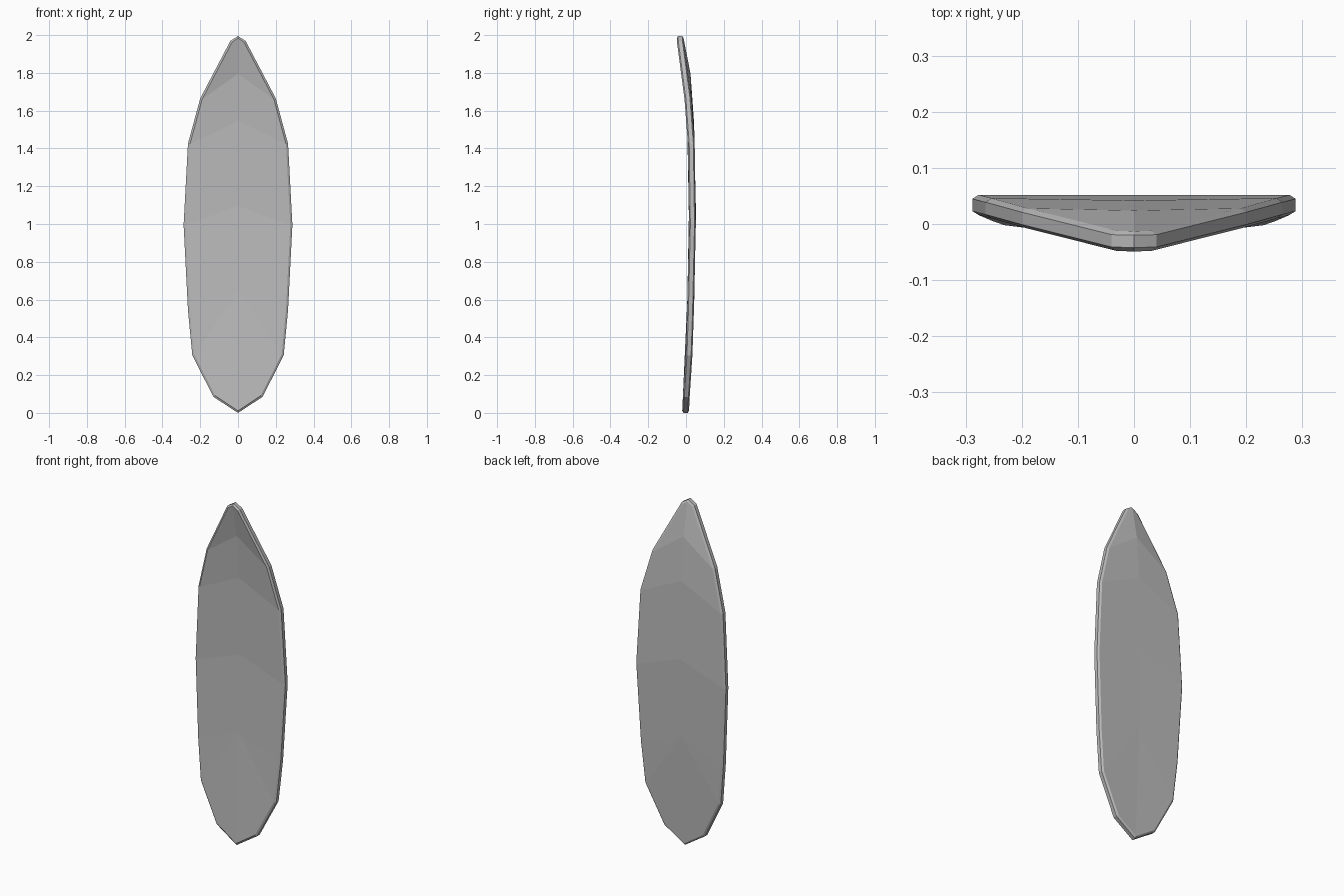
import bpy
import bmesh
from mathutils import Vector

cube = bpy.data.objects.get("Cube")
if cube:
    bpy.data.objects.remove(cube)

grey = bpy.data.materials.new("board grey")
grey.use_nodes = True
colour = (0.5, 0.5, 0.5, 1)
grey.diffuse_color = colour
grey.node_tree.nodes["Principled BSDF"].inputs["Base Color"].default_value = colour

# Half outline from nose to tail: half width, rocker (middle of thickness), height
half = [(0, -0.031, 2.0), (0.04, -0.03, 1.975), (0.2, 0.01, 1.67),
        (0.265, 0.028, 1.43), (0.288, 0.034, 1.0), (0.265, 0.024, 0.55),
        (0.242, 0.016, 0.31), (0.13, 0.002, 0.09), (0, -0.002, 0.005)]
# Stringer points down the middle: rocker, height
stringer = [(0.006, 1.8), (0.024, 1.55), (0.034, 1.1), (0.027, 0.65)]
WALL, DECK, INSET = 0.011, 0.018, 0.011

outline = [Vector(p) for p in half]
outline += [Vector((-x, y, z)) for x, y, z in half[-2:0:-1]]
count = len(outline)
tail = len(half) - 1


def inset_point(i):
    """Move an outline point inwards, square to its neighbours."""
    along = outline[(i + 1) % count] - outline[i - 1]
    inward = Vector((along.z, 0, -along.x)).normalized()
    return outline[i] + inward * INSET


bm = bmesh.new()


def ring(points, offset):
    return [bm.verts.new(p + Vector((0, offset, 0))) for p in points]


inner = [inset_point(i) for i in range(count)]
rings = [ring(inner, -DECK), ring(outline, -WALL),
         ring(outline, WALL), ring(inner, DECK)]

# Side wall and the chamfers next to it
for a, b in zip(rings, rings[1:]):
    for i in range(count):
        j = (i + 1) % count
        bm.faces.new((a[i], a[j], b[j], b[i]))

# Front and back decks, with facets meeting in chevrons on the stringer
for edge, offset in ((rings[0], -DECK), (rings[3], DECK)):
    mid = [bm.verts.new((0, y + offset, z)) for y, z in stringer]
    for side in (1, -1):
        e = [edge[(side * i) % count] for i in range(tail + 1)]
        bm.faces.new((e[0], e[1], e[2], mid[0]))
        for k in range(3):
            bm.faces.new((mid[k], e[k + 2], e[k + 3], mid[k + 1]))
        bm.faces.new((mid[3], e[5], e[6]))
        bm.faces.new((mid[3], e[6], e[7], e[8]))

bmesh.ops.recalc_face_normals(bm, faces=bm.faces)
lowest = min(v.co.z for v in bm.verts)
bmesh.ops.translate(bm, verts=bm.verts, vec=(0, 0, -lowest))
mesh = bpy.data.meshes.new("surfboard")
bm.to_mesh(mesh)
bm.free()
mesh.materials.append(grey)
board = bpy.data.objects.new("surfboard", mesh)
bpy.context.collection.objects.link(board)
